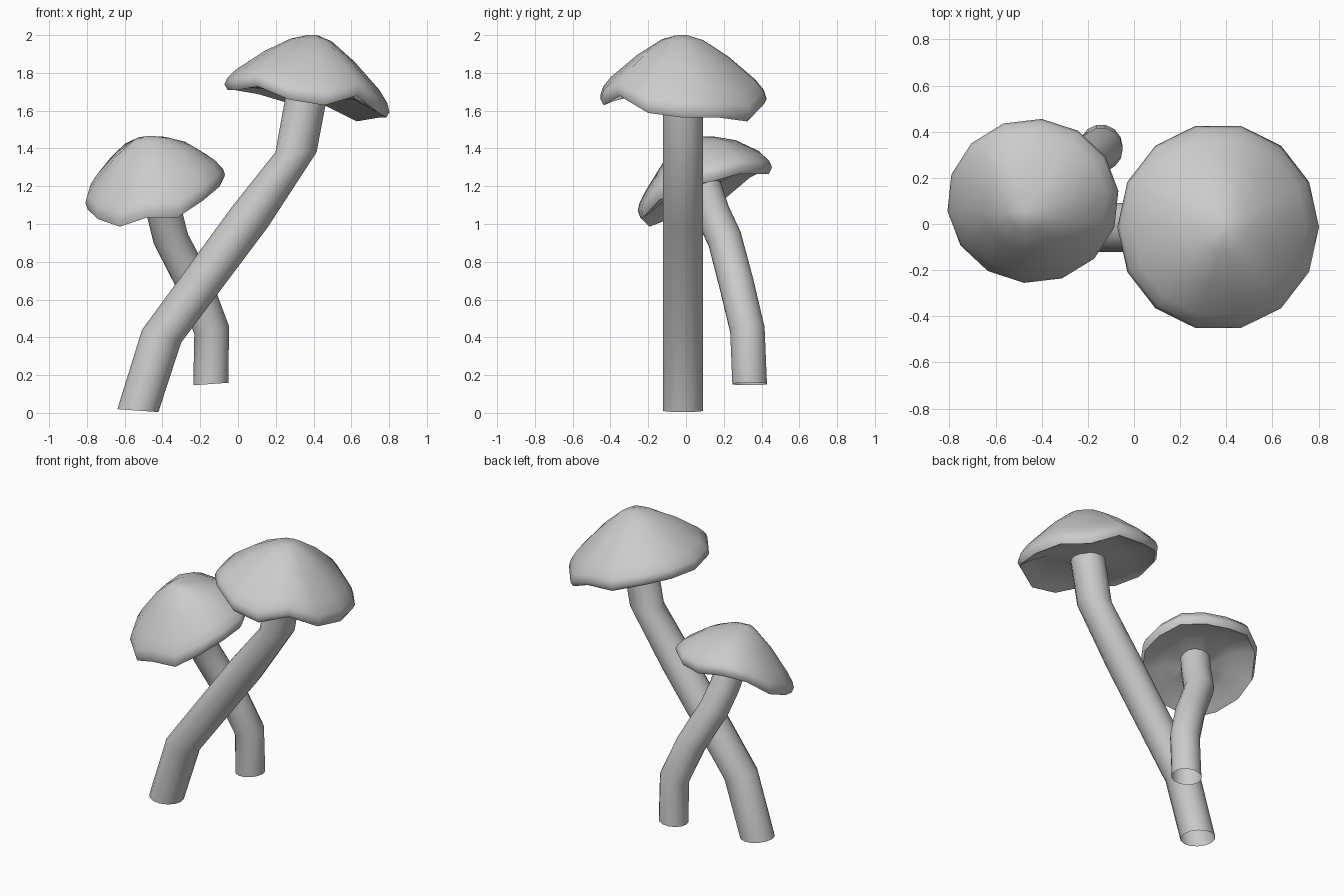
import bpy
import bmesh
from math import cos, sin, tau, radians
from mathutils import Vector

cube = bpy.data.objects.get("Cube")
if cube:
    bpy.data.objects.remove(cube)

grey = bpy.data.materials.new("plain_grey")
grey.use_nodes = True
colour = (0.6, 0.6, 0.6, 1)
grey.diffuse_color = colour
grey.node_tree.nodes["Principled BSDF"].inputs["Base Color"].default_value = colour


def loft(name, rings, close_ends, sharp):
    """Skin a stack of equal rings into one smooth object."""
    bm = bmesh.new()
    loops = [[bm.verts.new(p) for p in ring] for ring in rings]
    for a, b in zip(loops, loops[1:]):
        n = len(a)
        for i in range(n):
            j = (i + 1) % n
            bm.faces.new((a[i], a[j], b[j], b[i]))
    if close_ends:
        for loop in (loops[0], loops[-1]):
            centre = sum((v.co for v in loop), Vector()) / len(loop)
            bmesh.ops.poke(bm, faces=[bm.faces.new(loop)])
    bmesh.ops.recalc_face_normals(bm, faces=bm.faces[:])
    mesh = bpy.data.meshes.new(name)
    bm.to_mesh(mesh)
    bm.free()
    mesh.materials.append(grey)
    obj = bpy.data.objects.new(name, mesh)
    bpy.context.collection.objects.link(obj)
    bpy.ops.object.select_all(action="DESELECT")
    obj.select_set(True)
    bpy.context.view_layer.objects.active = obj
    bpy.ops.object.shade_smooth_by_angle(angle=radians(sharp))
    return obj


def stem(name, path, radius, sides=14):
    """Bent tube; each path entry is a centre and the x, y lean of its ring."""
    rings = []
    for centre, lean in path:
        normal = Vector((*lean, 1)).normalized()
        turn = Vector((0, 0, 1)).rotation_difference(normal)
        rings.append([Vector(centre) + turn @ Vector((radius * cos(tau * i / sides),
                                                      radius * sin(tau * i / sides), 0))
                      for i in range(sides)])
    loft(name, rings, False, 60)


def cap(name, centre, size, start, peak, profile, rim):
    """Wavy cap; each profile entry is radius, height, and how much rim wave it takes."""
    mean = sum(rim) / len(rim)
    rings = []
    for r, z, wave in profile:
        ring = []
        for i, edge in enumerate(rim):
            a = radians(start) + tau * i / len(rim)
            shift = max(0, 1 - r)
            ring.append((centre[0] + peak[0] * shift + size[0] * r * cos(a),
                         centre[1] + peak[1] * shift + size[1] * r * sin(a),
                         z + wave * (edge - mean)))
        rings.append(ring)
    loft(name, rings, True, 70)


# Tall mushroom
stem("tall_stem", [((-0.53, -0.015, 0.012), (0.07, 0)),
                   ((-0.405, -0.015, 0.405), (0.33, 0)),
                   ((0.065, -0.015, 1.04), (0.55, 0)),
                   ((0.307, -0.015, 1.38), (0, 0)),
                   ((0.37, -0.015, 1.72), (0.1, 0))], 0.109)
cap("tall_cap", (0.365, -0.013), (0.437, 0.45), 0, (0.03, -0.01),
    [(0.06, 2.0, 0), (0.25, 1.975, 0.1), (0.55, 1.89, 0.4), (0.87, 1.77, 0.75),
     (0.97, 1.715, 0.9), (1.0, 1.675, 1), (0.96, 1.645, 1), (0.85, 1.665, 0.95),
     (0.55, 1.69, 0.4), (0.27, 1.67, 0.1)],
    [1.575, 1.575, 1.555, 1.64, 1.65, 1.70, 1.72,
     1.72, 1.72, 1.74, 1.67, 1.64, 1.69, 1.60])

# Short mushroom
stem("short_stem", [((-0.143, 0.337, 0.153), (-0.07, 0)),
                    ((-0.14, 0.325, 0.44), (-0.25, -0.12)),
                    ((-0.23, 0.268, 0.68), (-0.45, -0.25)),
                    ((-0.355, 0.205, 0.92), (-0.3, -0.4)),
                    ((-0.39, 0.14, 1.06), (-0.2, -0.4)),
                    ((-0.425, 0.08, 1.24), (-0.1, -0.3))], 0.094)
cap("short_cap", (-0.438, 0.1), (0.373, 0.357), 7, (-0.03, -0.05),
    [(0.06, 1.465, 0), (0.25, 1.45, 0.1), (0.55, 1.385, 0.45), (0.87, 1.275, 0.85),
     (0.97, 1.225, 0.95), (1.0, 1.19, 1), (0.96, 1.155, 1), (0.85, 1.17, 0.95),
     (0.55, 1.2, 0.6), (0.3, 1.18, 0.3)],
    [1.23, 1.27, 1.27, 1.27, 1.29, 1.25, 1.14,
     1.08, 1.03, 0.99, 1.04, 1.04, 1.13, 1.20])
